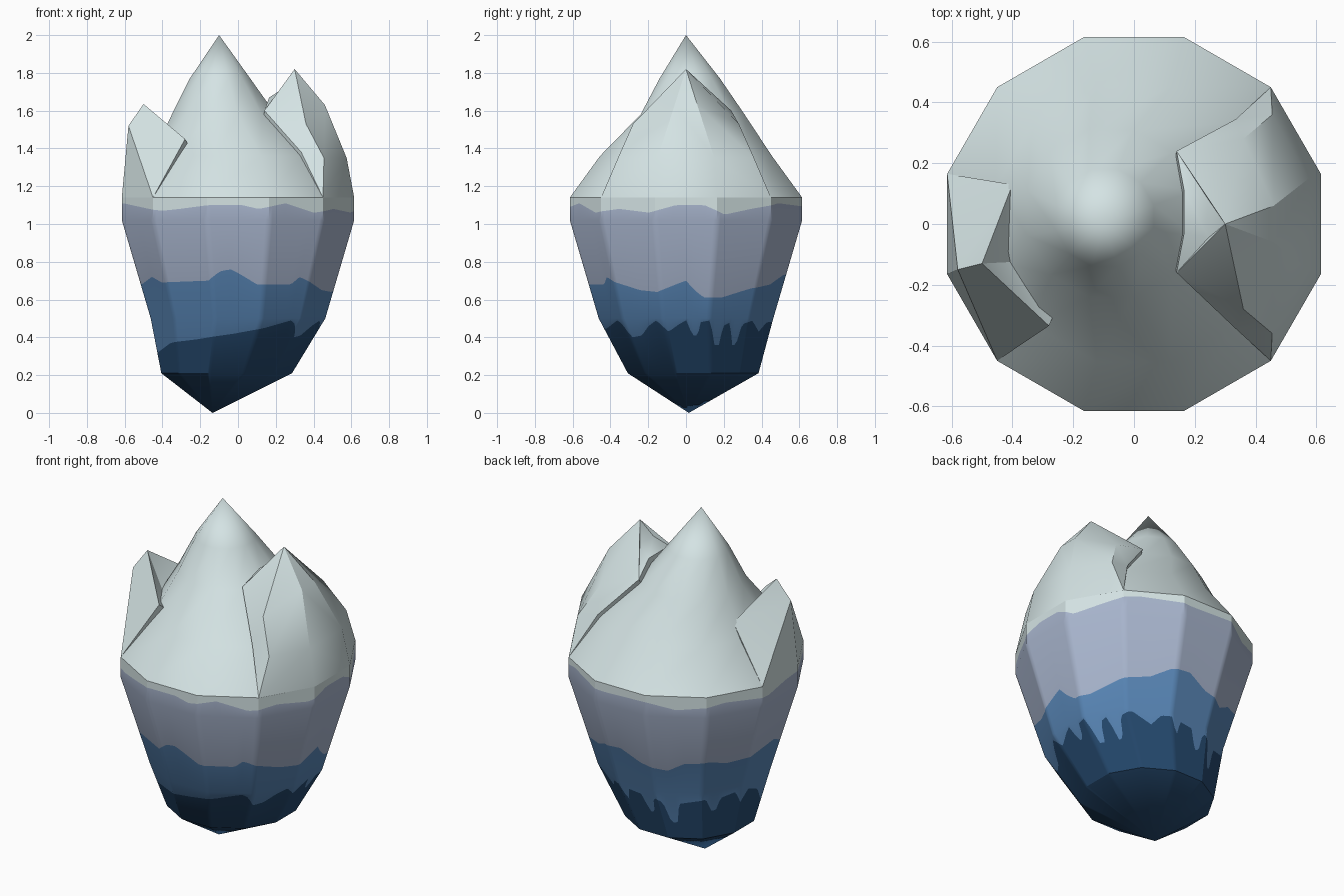
import bpy, bmesh, math
from mathutils import Vector

cube = bpy.data.objects.get("Cube")
if cube:
    bpy.data.objects.remove(cube)


def material(name, rgb):
    m = bpy.data.materials.new(name)
    m.use_nodes = True
    m.diffuse_color = (*rgb, 1)
    bsdf = m.node_tree.nodes["Principled BSDF"]
    bsdf.inputs["Base Color"].default_value = (*rgb, 1)
    bsdf.inputs["Roughness"].default_value = 0.8
    return m


DEEP = material("deep blue", (0.019, 0.069, 0.162))
BLUE = material("mid blue", (0.098, 0.238, 0.468))
LAVENDER = material("lavender grey", (0.39, 0.46, 0.61))
ICE = material("pale ice", (0.66, 0.77, 0.775))


def finish(name, bm, mats):
    bmesh.ops.recalc_face_normals(bm, faces=bm.faces)
    mesh = bpy.data.meshes.new(name)
    bm.to_mesh(mesh)
    bm.free()
    for m in mats:
        mesh.materials.append(m)
    ob = bpy.data.objects.new(name, mesh)
    bpy.context.collection.objects.link(ob)
    bpy.ops.object.select_all(action='DESELECT')
    ob.select_set(True)
    bpy.context.view_layer.objects.active = ob
    bpy.ops.object.shade_smooth_by_angle(angle=math.radians(29.5))
    return ob


def corner(i):
    a = math.radians(15 + 30 * i)
    return Vector((math.cos(a), math.sin(a), 0)) / math.cos(math.radians(15))


def table(points, deg):
    """Linear lookup of height by compass angle, wrapping round."""
    deg = (deg + 164) % 360 - 164
    pts = points + [(196, points[0][1])]
    for (a, za), (b, zb) in zip(pts, pts[1:]):
        if a <= deg <= b:
            return za + (zb - za) * (deg - a) / (b - a)
    return pts[0][1]


# Heights of the ragged colour borders, by angle
drips = [(-164, .32), (-143, .37), (-117, .39), (-90, .42), (-70, .45), (-52, .49),
         (-48, .47), (-43, .40), (-35, .41), (-27, .46), (-20, .49), (-13, .43),
         (-5, .47), (0, .49), (3, .41), (7, .41), (9, .48), (16, .49), (18, .36),
         (23, .36), (25, .46), (31, .48), (33, .36), (37, .36), (40, .47), (48, .49),
         (60, .43), (68, .48), (75, .48), (78, .39), (82, .47), (92, .46), (95, .36),
         (99, .36), (102, .46), (108, .44), (111, .31), (116, .31), (119, .43),
         (138, .46), (142, .38), (146, .38), (149, .45), (160, .47), (165, .40),
         (172, .46), (185, .42)]
waves = [(-164, .68), (-150, .72), (-140, .69), (-107, .70), (-100, .75), (-94, .76),
         (-88, .73), (-79, .68), (-57, .68), (-52, .72), (-44, .69), (-29, .65),
         (-17, .64), (-6, .68), (0, .70), (5, .65), (11, .61), (22, .61), (42, .66),
         (60, .68), (72, .73), (84, .74), (97, .68), (114, .65), (124, .70),
         (138, .71), (150, .68), (165, .69), (180, .71), (188, .72)]
snow = [(-164, 1.11), (-130, 1.07), (-120, 1.08), (-104, 1.10), (-88, 1.10),
        (-80, 1.08), (-66, 1.11), (-50, 1.06), (-35, 1.08), (-18, 1.06), (-5, 1.10),
        (9, 1.10), (19, 1.05), (34, 1.08), (52, 1.11), (80, 1.09), (105, 1.10),
        (120, 1.06), (145, 1.09), (170, 1.07), (185, 1.10)]

# Submerged body: rings as (z, centre x, centre y, apothem)
rings = [(.21, -.06, .038, .346), (.50, 0, 0, .462), (1.02, 0, 0, .615), (1.14, 0, 0, .615)]


def body_point(unit, z):
    for lo, hi in zip(rings, rings[1:]):
        if z <= hi[0] + 1e-6:
            t = (z - lo[0]) / (hi[0] - lo[0])
            cx, cy, r = (lo[k] + (hi[k] - lo[k]) * t for k in (1, 2, 3))
            return Vector((cx + unit.x * r, cy + unit.y * r, z))


STEPS = 16
bm = bmesh.new()
columns = []
for j in range(12 * STEPS):
    side, k = divmod(j, STEPS)
    unit = corner(side).lerp(corner(side + 1), k / STEPS)
    deg = math.degrees(math.atan2(unit.y, unit.x))
    levels = [.21, min(table(drips, deg), .495), .50, table(waves, deg),
              1.02, table(snow, deg), 1.14]
    columns.append([bm.verts.new(body_point(unit, z)) for z in levels])
tip = bm.verts.new((-.135, .015, 0))
band_colour = [0, 1, 1, 2, 2, 3]
for a, b in zip(columns, columns[1:] + columns[:1]):
    bm.faces.new((tip, b[0], a[0])).material_index = 0
    for i, colour in enumerate(band_colour):
        bm.faces.new((a[i], b[i], b[i + 1], a[i + 1])).material_index = colour
finish("submerged_body", bm, [DEEP, BLUE, LAVENDER, ICE])

# Main peak: tapering twelve-sided rings up to one apex
bm = bmesh.new()
loops = []
for z, cx, cy, r in [(1.14, 0, 0, .615), (1.36, .0, .0, .455), (1.58, -.075, .035, .275),
                     (1.77, -.095, .02, .16)]:
    loops.append([bm.verts.new(corner(i) * r + Vector((cx, cy, z))) for i in range(12)])
apex = bm.verts.new((-.1, 0, 2))
for lo, hi in zip(loops, loops[1:]):
    for i in range(12):
        n = (i + 1) % 12
        bm.faces.new((lo[i], lo[n], hi[n], hi[i]))
for i in range(12):
    bm.faces.new((loops[-1][i], loops[-1][(i + 1) % 12], apex))
finish("main_peak", bm, [ICE])


def crag(name, points, faces, core):
    """Faceted shell, closed by a fan to a point hidden inside the main peak."""
    bm = bmesh.new()
    v = {k: bm.verts.new(p) for k, p in points.items()}
    for f in faces:
        bm.faces.new([v[k] for k in f.split()])
    rim = [e for e in bm.edges if len(e.link_faces) == 1]
    c = bm.verts.new(core)
    for e in rim:
        bm.faces.new((e.verts[0], e.verts[1], c))
    return finish(name, bm, [ICE])


# Small fin on the -x side
crag("side_fin",
     {"a": (-.615, .165, 1.14), "b": (-.615, -.165, 1.14), "c": (-.45, -.45, 1.14),
      "t": (-.58, -.15, 1.52), "p": (-.5, -.13, 1.635), "d": (-.28, -.335, 1.45),
      "v": (-.405, -.125, 1.42), "e": (-.4, .13, 1.45)},
     ["a b t", "b c t", "c d p t", "p d v", "p v e", "t p e", "t e a"],
     (-.15, -.05, 1.2))

# Second peak on the +x side: outer wall is the same on both halves
pts = {"P": (.3, 0, 1.82), "w-": (.14, -.16, 1.6), "w+": (.14, .24, 1.6),
       "i-": (.245, -.045, 1.72), "i+": (.245, .08, 1.72),
       "k-": (.165, -.03, 1.67), "k+": (.165, .11, 1.67)}
faces = ["r+ r- m- m+", "m+ m- u- u+", "u+ u- P", "P i- i+", "i- k- k+ i+"]
for s, y in (("+", 1), ("-", -1)):
    pts.update({"c" + s: (.45, .45 * y, 1.14), "r" + s: (.615, .165 * y, 1.14),
                "n" + s: (.455, .36 * y, 1.35), "m" + s: (.575, .15 * y, 1.35),
                "h" + s: (.36, .28 * y, 1.53), "u" + s: (.46, .06 * y, 1.63),
                "q" + s: (.335, .345 * y, 1.38)})
    faces += [f.replace("*", s) for f in
              ("c* r* m* n*", "n* m* u* h*", "h* u* P", "w* h* P", "w* q* h*",
               "q* n* h*", "q* c* n*", "P w* i*", "w* k* i*")]
crag("second_peak", pts, faces, (.1, 0, 1.2))
